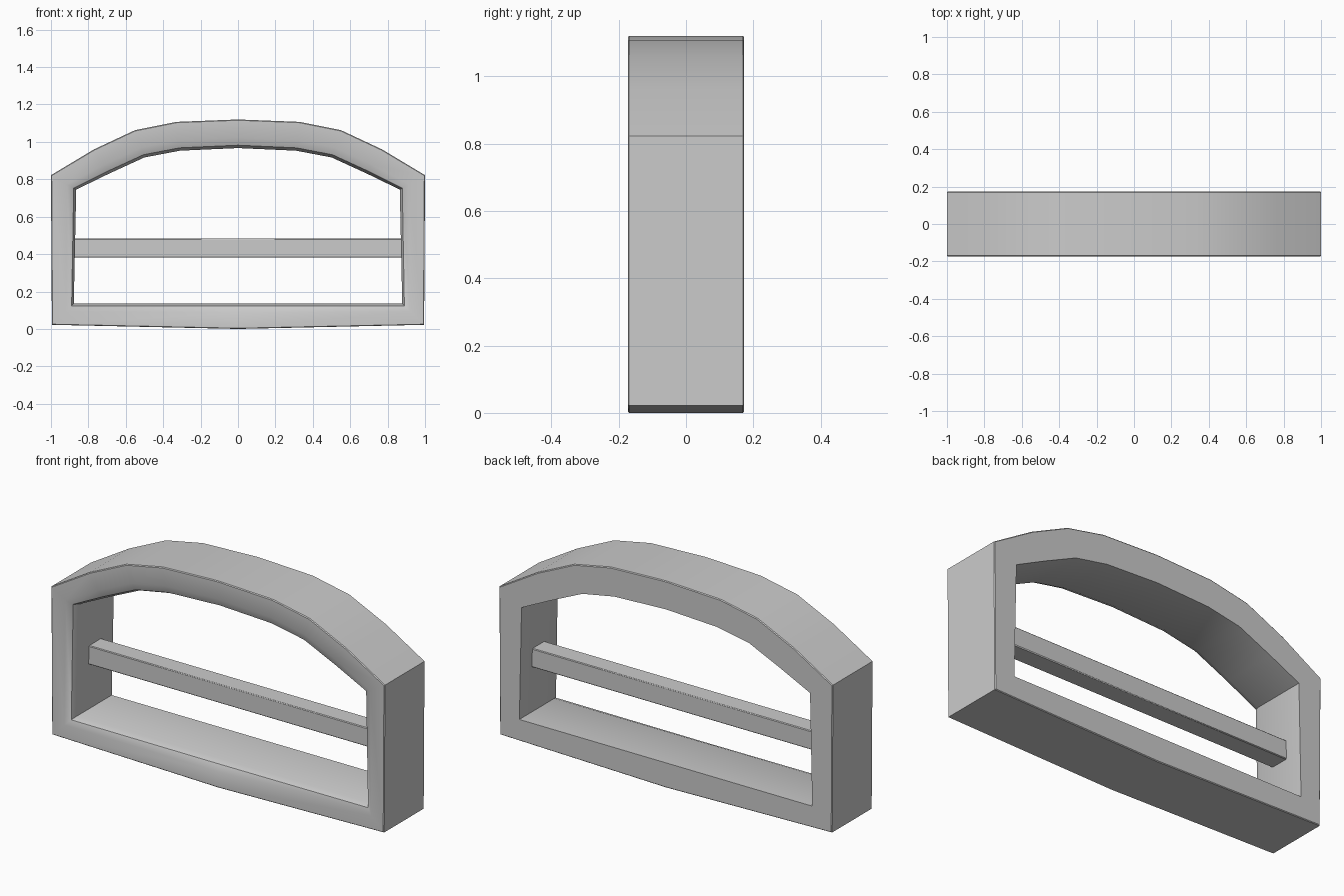
import bpy, bmesh, math

if "Cube" in bpy.data.objects:
    bpy.data.objects.remove(bpy.data.objects["Cube"])

# Right half of the outer and inner outlines (x, z), bottom centre to top centre
OUTER = [(0, 0), (0.995, 0.022), (1.0, 0.822), (0.77, 0.96), (0.55, 1.063), (0.33, 1.107), (0, 1.12)]
INNER = [(0, 0.135), (0.878, 0.135), (0.865, 0.745), (0.69, 0.83), (0.5, 0.917), (0.31, 0.953), (0, 0.967)]

# Ring section: (blend from inner to outer outline, y)
SECTION = [(1, -0.169), (0.97, -0.173), (0.36, -0.173), (0.1, -0.157), (0, -0.125),
           (0, 0.173), (0.97, 0.173), (1, 0.169)]


def mirrored(half):
    return half + [(-x, z) for x, z in reversed(half[1:-1])]


def finish(name, bm):
    bmesh.ops.recalc_face_normals(bm, faces=bm.faces[:])
    mesh = bpy.data.meshes.new(name)
    bm.to_mesh(mesh)
    bm.free()
    obj = bpy.data.objects.new(name, mesh)
    bpy.context.collection.objects.link(obj)
    bpy.ops.object.select_all(action='DESELECT')
    obj.select_set(True)
    bpy.context.view_layer.objects.active = obj
    bpy.ops.object.shade_smooth_by_angle(angle=math.radians(40))
    return obj


# Arched buckle frame, lofted as a closed ring with a softened front inner edge
bm = bmesh.new()
outline = list(zip(mirrored(INNER), mirrored(OUTER)))
loops = [[bm.verts.new((a[0] + (b[0] - a[0]) * t, y, a[1] + (b[1] - a[1]) * t))
          for a, b in outline] for t, y in SECTION]
n = len(outline)
for k, loop in enumerate(loops):
    nxt = loops[(k + 1) % len(loops)]
    for i in range(n):
        j = (i + 1) % n
        bm.faces.new((loop[i], loop[j], nxt[j], nxt[i]))
finish("buckle_frame", bm)

# Square strap bar, ends sunk into the frame sides
bm = bmesh.new()
bmesh.ops.create_cube(bm, size=1)
bmesh.ops.scale(bm, vec=(1.78, 0.105, 0.102), verts=bm.verts)
bmesh.ops.translate(bm, vec=(0, 0.02, 0.432), verts=bm.verts)
bmesh.ops.bevel(bm, geom=bm.edges[:], offset=0.004, segments=1, affect='EDGES')
finish("strap_bar", bm)
